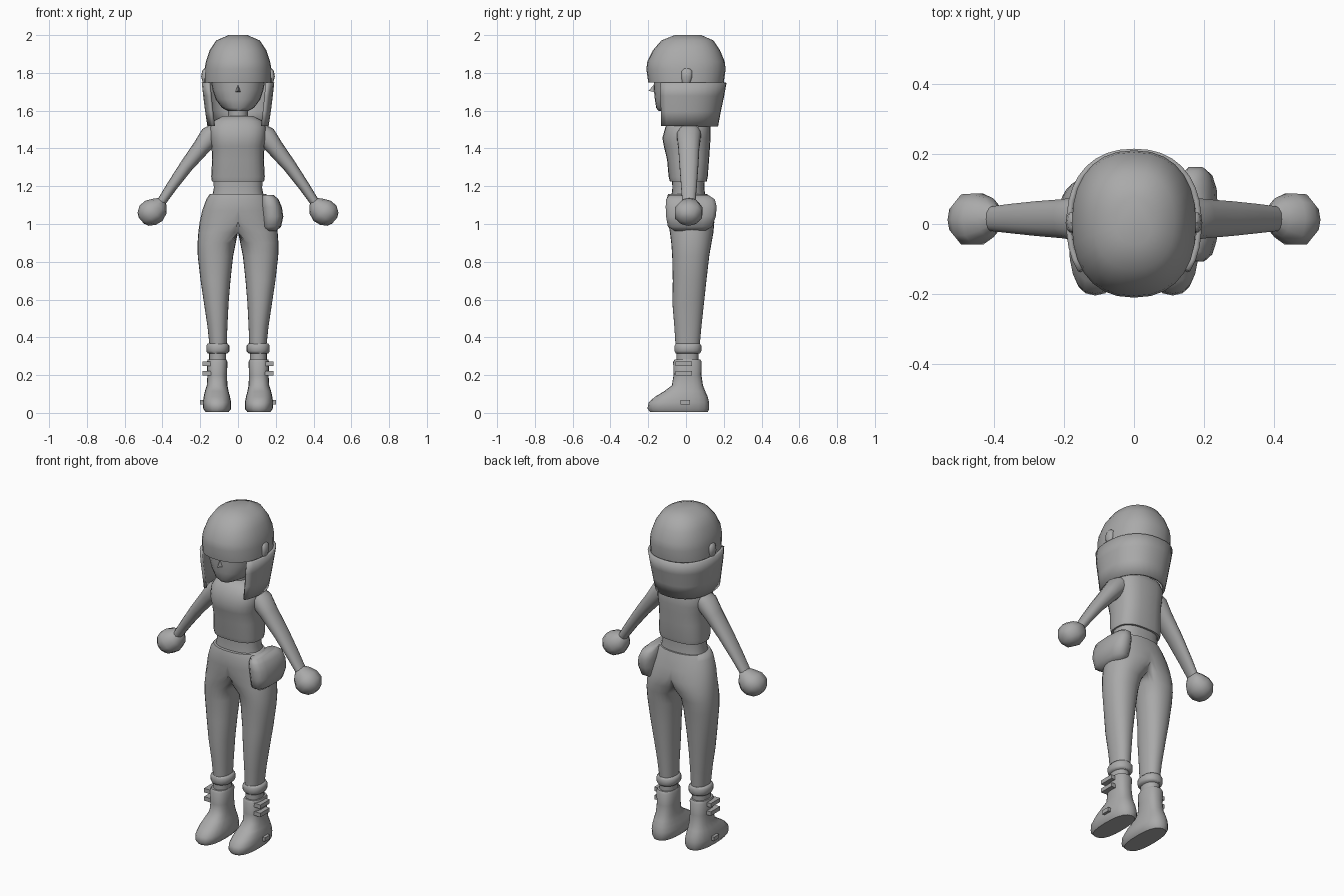
import bpy, bmesh, math
from mathutils import Vector

mat = bpy.data.materials.new("plain_grey")
mat.diffuse_color = (0.4, 0.4, 0.4, 1)


def finish(name, bm, angle=50, mirror=False, thick=0.0):
    bmesh.ops.recalc_face_normals(bm, faces=bm.faces)
    me = bpy.data.meshes.new(name)
    bm.to_mesh(me)
    bm.free()
    me.materials.append(mat)
    ob = bpy.data.objects.new(name, me)
    bpy.context.collection.objects.link(ob)
    bpy.ops.object.select_all(action='DESELECT')
    bpy.context.view_layer.objects.active = ob
    ob.select_set(True)
    bpy.ops.object.shade_smooth_by_angle(angle=math.radians(angle))
    if thick:
        mod = ob.modifiers.new("thickness", 'SOLIDIFY')
        mod.thickness = thick
        mod.offset = -1
    if mirror:
        mod = ob.modifiers.new("mirror", 'MIRROR')
        mod.use_clip = True
    return ob


def box_ring(x0, x1, y0, y1, z):
    """Level ring given by its extents: centre and two half axes."""
    return (Vector(((x0 + x1) / 2, (y0 + y1) / 2, z)),
            Vector(((x1 - x0) / 2, 0, 0)), Vector((0, (y1 - y0) / 2, 0)))


def mid(rx, y0, y1, z):
    return box_ring(-rx, rx, y0, y1, z)


def loft(rings, n=20, p=2.2, arc=None, clamp=False):
    """Skin superellipse rings; arc makes an open sheet, clamp halves at x=0."""
    bm = bmesh.new()
    a0, a1 = arc or (0, 360)
    count = n + 1 if arc else n
    rows = []
    for c, u, v in rings:
        row = []
        for i in range(count):
            a = math.radians(a0 + (a1 - a0) * i / n)
            ca, sa = math.cos(a), math.sin(a)
            co = (c + u * math.copysign(abs(ca) ** (2 / p), ca)
                  + v * math.copysign(abs(sa) ** (2 / p), sa))
            if clamp:
                co.x = max(co.x, 0)
            row.append(bm.verts.new(co))
        rows.append(row)
    for r, s in zip(rows, rows[1:]):
        for i in range(n):
            j = (i + 1) % count
            bm.faces.new((r[i], r[j], s[j], s[i]))
    if not arc:
        bm.faces.new(rows[0])
        bm.faces.new(rows[-1])
    if clamp:
        wall = [f for f in bm.faces if all(v.co.x < 1e-5 for v in f.verts)]
        bmesh.ops.delete(bm, geom=wall, context='FACES')
        bmesh.ops.remove_doubles(bm, verts=bm.verts, dist=1e-5)
    return bm


def box(name, lo, hi, bevel=0.0, mirror=False):
    bm = bmesh.new()
    bmesh.ops.create_cube(bm, size=1)
    for v in bm.verts:
        v.co = [(l + h) / 2 + c * (h - l) for l, h, c in zip(lo, hi, v.co)]
    if bevel:
        bmesh.ops.bevel(bm, geom=bm.edges[:], offset=bevel, segments=2,
                        affect='EDGES', profile=0.5)
    return finish(name, bm, 30, mirror)


# Hair cap down to the fringe, then the open sheet around sides and back
finish("hair_cap", loft([
    mid(0.05, -0.06, 0.08, 2.0), mid(0.115, -0.13, 0.145, 1.972),
    mid(0.15, -0.175, 0.18, 1.92), mid(0.17, -0.205, 0.205, 1.86),
    mid(0.177, -0.21, 0.21, 1.82), mid(0.178, -0.20, 0.20, 1.75)], 28, 2.3))
finish("hair_sides", loft([
    mid(0.178, -0.20, 0.20, 1.75), mid(0.17, -0.20, 0.187, 1.68),
    mid(0.16, -0.19, 0.17, 1.60), mid(0.148, -0.185, 0.155, 1.52)],
    24, 2.3, arc=(-37, 217)), thick=0.015)

# Face with chin, nose and ears
finish("face", loft([
    mid(0.05, -0.145, 0.02, 1.597), mid(0.085, -0.158, 0.06, 1.615),
    mid(0.118, -0.165, 0.10, 1.66), mid(0.135, -0.17, 0.12, 1.71),
    mid(0.145, -0.17, 0.13, 1.77)], 24))
bm = bmesh.new()
nose = [bm.verts.new(c) for c in ((-0.02, -0.155, 1.695), (0.02, -0.155, 1.695),
                                 (0, -0.16, 1.75), (0, -0.198, 1.705))]
for f in ((0, 1, 2), (0, 1, 3), (1, 2, 3), (2, 0, 3)):
    bm.faces.new([nose[i] for i in f])
finish("nose", bm, 80)
finish("ear", loft([
    box_ring(0.155, 0.172, -0.008, 0.012, 1.71), box_ring(0.155, 0.184, -0.02, 0.02, 1.74),
    box_ring(0.16, 0.195, -0.026, 0.034, 1.78), box_ring(0.16, 0.19, -0.024, 0.034, 1.81),
    box_ring(0.16, 0.18, -0.012, 0.02, 1.823)], 10), mirror=True)

# Neck, shirt and bare waist
finish("neck", loft([mid(0.055, -0.045, 0.07, 1.5), mid(0.05, -0.05, 0.065, 1.66)], 14))
finish("shirt", loft([
    mid(0.138, -0.085, 0.11, 1.225), mid(0.142, -0.092, 0.115, 1.25),
    mid(0.137, -0.10, 0.122, 1.34), mid(0.14, -0.117, 0.127, 1.41),
    mid(0.148, -0.125, 0.13, 1.455), mid(0.15, -0.11, 0.13, 1.51),
    mid(0.132, -0.09, 0.12, 1.545), mid(0.08, -0.06, 0.09, 1.572)], 24, 2.7))
finish("waist", loft([mid(0.14, -0.08, 0.105, 1.13), mid(0.128, -0.072, 0.097, 1.19),
                      mid(0.13, -0.075, 0.10, 1.25)], 24, 2.5))

# Trousers: half rings at the hips that part into one leg, then mirrored
finish("trousers", loft([
    mid(0.148, -0.095, 0.112, 1.16), mid(0.168, -0.103, 0.122, 1.13),
    mid(0.19, -0.103, 0.14, 1.07), box_ring(-0.16, 0.203, -0.095, 0.15, 1.01),
    box_ring(-0.05, 0.21, -0.085, 0.145, 0.955), box_ring(0.012, 0.214, -0.078, 0.135, 0.90),
    box_ring(0.026, 0.213, -0.073, 0.123, 0.83), box_ring(0.04, 0.198, -0.07, 0.108, 0.70),
    box_ring(0.05, 0.18, -0.072, 0.095, 0.58), box_ring(0.056, 0.162, -0.062, 0.082, 0.46),
    box_ring(0.06, 0.15, -0.055, 0.072, 0.35)], 28, 2.2, clamp=True), 60, True)

# Trouser cuffs and socks
finish("cuff", loft([
    box_ring(0.055, 0.16, -0.055, 0.075, 0.315), box_ring(0.045, 0.168, -0.062, 0.082, 0.327),
    box_ring(0.045, 0.168, -0.062, 0.082, 0.355), box_ring(0.055, 0.16, -0.055, 0.075, 0.367)],
    18), 60, True)
finish("sock", loft([box_ring(0.063, 0.153, -0.05, 0.065, 0.26),
                     box_ring(0.063, 0.153, -0.05, 0.065, 0.33)], 16), mirror=True)

# Boots with straps and a small buckle
finish("boot", loft([
    box_ring(0.05, 0.172, -0.19, 0.115, 0.004), box_ring(0.036, 0.184, -0.204, 0.123, 0.022),
    box_ring(0.036, 0.186, -0.198, 0.122, 0.055), box_ring(0.042, 0.182, -0.165, 0.115, 0.085),
    box_ring(0.05, 0.175, -0.115, 0.102, 0.115), box_ring(0.056, 0.165, -0.075, 0.09, 0.145),
    box_ring(0.058, 0.162, -0.066, 0.082, 0.20), box_ring(0.056, 0.165, -0.068, 0.083, 0.27),
    box_ring(0.062, 0.16, -0.06, 0.075, 0.283)], 20, 2.5), 50, True)
for z in (0.198, 0.248):
    box("boot_strap", (0.125, -0.055, z), (0.188, 0.033, z + 0.024), mirror=True)
box("boot_buckle", (0.17, -0.03, 0.045), (0.2, 0.02, 0.068), mirror=True)


def tilted(x, z, r, y0, y1, slope=52):
    """Ring across a limb that falls outward at the given slope."""
    a = math.radians(slope)
    return (Vector((x, (y0 + y1) / 2, z)), Vector((math.sin(a), 0, math.cos(a))) * r,
            Vector((0, (y1 - y0) / 2, 0)))


# Arms and fists
finish("arm", loft([
    tilted(0.10, 1.50, 0.05, -0.04, 0.075), tilted(0.145, 1.468, 0.056, -0.05, 0.08),
    tilted(0.195, 1.405, 0.046, -0.042, 0.072), tilted(0.275, 1.305, 0.036, -0.035, 0.066),
    tilted(0.35, 1.20, 0.029, -0.027, 0.058), tilted(0.41, 1.11, 0.024, -0.02, 0.05)], 14),
    mirror=True)
finish("hand", loft([
    tilted(0.395, 1.12, 0.024, -0.015, 0.05, 40), tilted(0.412, 1.095, 0.052, -0.04, 0.075, 40),
    tilted(0.445, 1.07, 0.07, -0.062, 0.09, 40), tilted(0.478, 1.047, 0.067, -0.062, 0.088, 40),
    tilted(0.503, 1.025, 0.045, -0.035, 0.06, 40), tilted(0.512, 1.018, 0.02, -0.01, 0.035, 40)],
    10), 50, True)

# Hip pouch on one side
finish("hip_pouch", loft([
    box_ring(0.14, 0.20, -0.06, 0.10, 0.963), box_ring(0.13, 0.228, -0.098, 0.14, 0.985),
    box_ring(0.125, 0.24, -0.108, 0.16, 1.04), box_ring(0.12, 0.232, -0.11, 0.165, 1.09),
    box_ring(0.12, 0.215, -0.108, 0.155, 1.13), box_ring(0.125, 0.19, -0.09, 0.12, 1.153)],
    14, 2.8))
